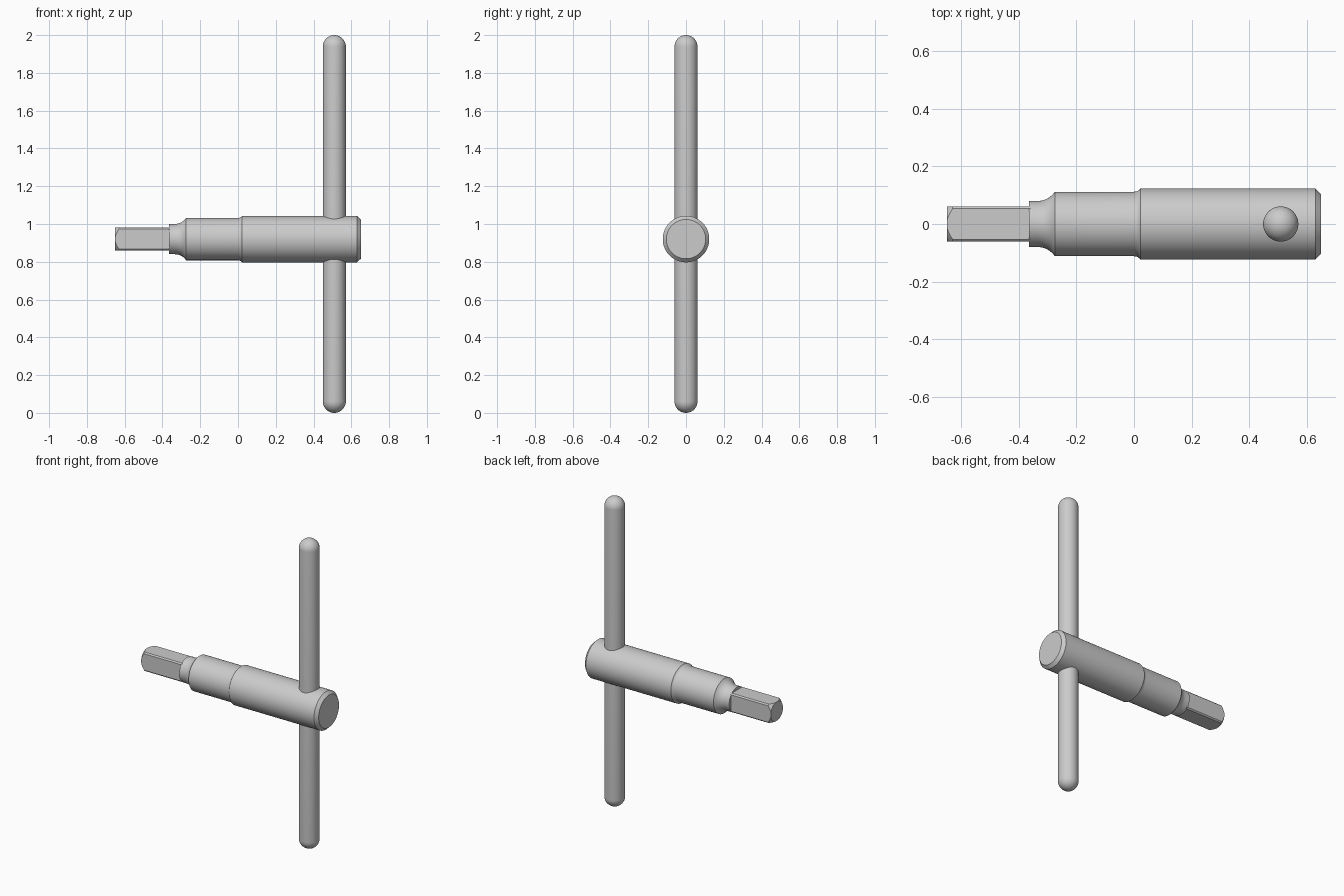
import bpy, bmesh, math
from mathutils import Matrix

if "Cube" in bpy.data.objects:
    bpy.data.objects.remove(bpy.data.objects["Cube"])

AXIS_Z = 0.92      # height of the body axis
HANDLE_X = 0.51
SEG = 96


def lathe(name, profile):
    """Closed solid of revolution about local x, from (x, radius) points."""
    bm = bmesh.new()
    rings = []
    for x, r in profile:
        if r < 1e-6:
            rings.append([bm.verts.new((x, 0, 0))])
            continue
        rings.append([bm.verts.new((x, r * math.cos(2 * math.pi * i / SEG),
                                    r * math.sin(2 * math.pi * i / SEG))) for i in range(SEG)])
    for a, b in zip(rings, rings[1:]):
        for i in range(SEG):
            j = (i + 1) % SEG
            if len(a) == 1:
                bm.faces.new((a[0], b[j], b[i]))
            elif len(b) == 1:
                bm.faces.new((a[i], a[j], b[0]))
            else:
                bm.faces.new((a[i], a[j], b[j], b[i]))
    for ring in (rings[0], rings[-1]):
        if len(ring) > 1:
            bm.faces.new(ring)
    bmesh.ops.recalc_face_normals(bm, faces=bm.faces[:])
    return add_object(name, bm)


def add_object(name, bm):
    mesh = bpy.data.meshes.new(name)
    bm.to_mesh(mesh)
    bm.free()
    obj = bpy.data.objects.new(name, mesh)
    bpy.context.collection.objects.link(obj)
    return obj


def fillet(x, r, dx, dr, steps=8):
    """Concave arc tangent to a cylinder of radius r at x, rising by dr over dx."""
    rad = (dx * dx + dr * dr) / (2 * dr)
    end = math.asin(abs(dx) / rad)
    s = math.copysign(1, dx)
    return [(x + s * rad * math.sin(end * i / steps),
             r + rad * (1 - math.cos(end * i / steps))) for i in range(steps + 1)]


def activate(obj):
    bpy.ops.object.select_all(action='DESELECT')
    obj.select_set(True)
    bpy.context.view_layer.objects.active = obj


# stepped round body: neck, shank, grip and chamfered end
body = lathe("body", [(-0.365, 0.08)]
             + fillet(-0.335, 0.08, 0.06, 0.032)
             + fillet(0.0, 0.112, 0.022, 0.011, 5)
             + [(0.63, 0.123), (0.65, 0.104)])
body.location.z = AXIS_Z

# square drive: turned bar with a coned tip, cut to a square section
drive = lathe("square_drive", [(-0.65, 0.062), (-0.63, 0.081), (-0.36, 0.081)])
bm = bmesh.new()
bmesh.ops.create_cube(bm, size=1, matrix=Matrix.Diagonal((2, 0.122, 0.122, 1)))
cutter = add_object("drive_cutter", bm)
cutter.hide_render = True
mod = drive.modifiers.new("square", 'BOOLEAN')
mod.operation, mod.solver, mod.object = 'INTERSECT', 'EXACT', cutter
activate(drive)
bpy.ops.object.modifier_apply(modifier=mod.name)
bpy.data.objects.remove(cutter)
drive.location.z = AXIS_Z

# cross handle: long rod with hemispherical ends
R, N = 0.061, 12
cap = [(1 - R + R * math.cos(math.pi / 2 * i / N), R * math.sin(math.pi / 2 * i / N))
       for i in range(N + 1)]
handle = lathe("cross_handle", [(-x, r) for x, r in cap] + cap[::-1])
handle.data.transform(Matrix.Rotation(math.pi / 2, 4, 'Y'))
handle.location = (HANDLE_X, 0, 1)

for obj in (body, drive, handle):
    activate(obj)
    bpy.ops.object.shade_smooth_by_angle(angle=math.radians(20))
